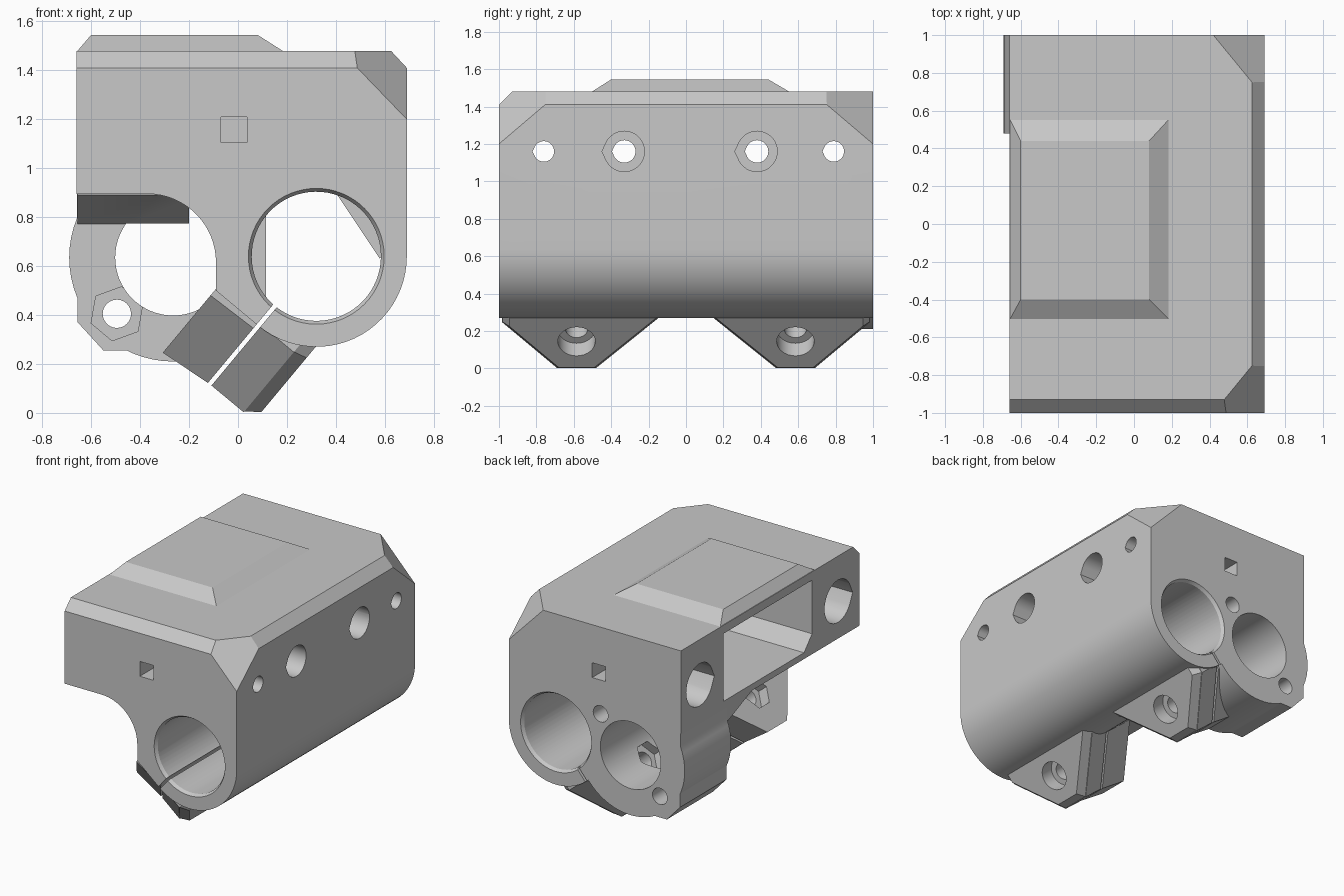
import bpy
import bmesh
from math import cos, sin, radians
from mathutils import Vector

cube = bpy.data.objects.get("Cube")
if cube:
    bpy.data.objects.remove(cube, do_unlink=True)

grey = bpy.data.materials.new("plain_grey")
grey.use_nodes = True
grey.diffuse_color = (0.58, 0.58, 0.58, 1)
grey.node_tree.nodes["Principled BSDF"].inputs["Base Color"].default_value = (0.58, 0.58, 0.58, 1)

# Working frames: origin, first axis, second axis, extrusion axis
X, Y, Z = Vector((1, 0, 0)), Vector((0, 1, 0)), Vector((0, 0, 1))
BORE = (0.32, 0.64)
MOTOR = (-0.265, 0.635)
SLOPE = radians(50.2)
DOWN = Vector((-cos(SLOPE), 0, -sin(SLOPE)))
ACROSS = Vector((sin(SLOPE), 0, -cos(SLOPE)))
FRONT = (Vector(), X, Z, Y)
SIDE = (Vector(), Y, Z, X)
EAR = (Vector((BORE[0], 0, BORE[1])), Y, DOWN, ACROSS)


def prism(name, frame, pts, lo, hi, taper=1.0, pivot=(0, 0)):
    """Extrude a profile along the frame, optionally scaling its far end."""
    o, a, b, n = frame
    bm = bmesh.new()
    near = [bm.verts.new(o + a * p + b * q + n * lo) for p, q in pts]
    far = [bm.verts.new(o + a * (pivot[0] + (p - pivot[0]) * taper)
                        + b * (pivot[1] + (q - pivot[1]) * taper) + n * hi) for p, q in pts]
    bm.faces.new(near)
    bm.faces.new(far)
    for i in range(len(pts)):
        j = (i + 1) % len(pts)
        bm.faces.new((near[i], near[j], far[j], far[i]))
    bmesh.ops.recalc_face_normals(bm, faces=bm.faces)
    mesh = bpy.data.meshes.new(name)
    bm.to_mesh(mesh)
    bm.free()
    mesh.materials.append(grey)
    ob = bpy.data.objects.new(name, mesh)
    bpy.context.collection.objects.link(ob)
    return ob


def arc(c, r, start=0, end=360, n=48):
    full = abs(end - start) == 360
    steps = n if full else n + 1
    angles = [radians(start + (end - start) * i / n) for i in range(steps)]
    return [(c[0] + r * cos(t), c[1] + r * sin(t)) for t in angles]


def teardrop(c, r):
    """Circle with a slight point toward the front."""
    return arc(c, r, -150, 150, 30) + [(c[0] - r * 1.1, c[1])]


def rect(a0, a1, b0, b1):
    return [(a0, b0), (a1, b0), (a1, b1), (a0, b1)]


def combine(target, tool, operation):
    mod = target.modifiers.new(operation, "BOOLEAN")
    mod.operation = operation
    mod.solver = "EXACT"
    mod.object = tool
    bpy.context.view_layer.objects.active = target
    bpy.ops.object.modifier_apply(modifier=mod.name)
    bpy.data.objects.remove(tool, do_unlink=True)


def add(frame, pts, lo, hi, **kw):
    combine(body, prism("addition", frame, pts, lo, hi, **kw), "UNION")


def cut(frame, pts, lo, hi, **kw):
    combine(body, prism("cutter", frame, pts, lo, hi, **kw), "DIFFERENCE")


def slice_off(ob, points, outward):
    """Trim everything on the outward side of the plane through three points."""
    p, q, r = map(Vector, points)
    normal = (q - p).cross(r - p).normalized()
    if normal.dot(Vector(outward)) < 0:
        normal.negate()
    bm = bmesh.new()
    bm.from_mesh(ob.data)
    res = bmesh.ops.bisect_plane(bm, geom=bm.verts[:] + bm.edges[:] + bm.faces[:], dist=1e-5,
                                 plane_co=p, plane_no=normal, clear_outer=True)
    rim = [e for e in res["geom_cut"] if isinstance(e, bmesh.types.BMEdge) and e.is_boundary]
    bmesh.ops.edgenet_fill(bm, edges=rim)
    bmesh.ops.recalc_face_normals(bm, faces=bm.faces)
    bm.to_mesh(ob.data)
    bm.free()


# Main block: rounded lower right, open channel at lower left
outline = [(-0.66, 1.48), (0.69, 1.48)] + arc(BORE, 0.37, 0, -129.8, 24)
outline += [(-0.09, 0.5)] + arc((-0.37, 0.615), 0.28, 0, 90, 16) + [(-0.66, 0.895)]
body = prism("carriage_body", FRONT, outline, -1, 1.05)

# Bevelled top edges and clipped corners
slice_off(body, [(0, -1, 1.41), (0, -0.93, 1.48), (0.5, -1, 1.41)], (0, -1, 1))
slice_off(body, [(0.625, 0, 1.48), (0.69, 0, 1.41), (0.69, 0.5, 1.41)], (1, 0, 1))
for s in (-1, 1):
    slice_off(body, [(0.42, s, 1.48), (0.625, 0.75 * s, 1.48), (0.69, s, 1.2)], (1, s, 1))

# Raised pad with sloping sides
pad_frame = (Vector(), X, Y, Z)
pad = prism("pad", pad_frame, rect(-0.66, 0.19, -0.51, 0.56), 1.475, 1.545)
for v in pad.data.vertices:
    if v.co.z > 1.5:
        v.co.x = -0.6 if v.co.x < 0 else 0.08
        v.co.y = -0.4 if v.co.y < 0 else 0.44
combine(body, pad, "UNION")

# Rear lobe with its bolt boss and the sloping ceiling in front of it
add(FRONT, arc(MOTOR, 0.425, n=64), 0.48, 1.07)
add(FRONT, rect(-0.659, -0.25, 0.75, 0.93), 0.482, 1.09)
add(FRONT, [(-0.655, 0.5), (-0.655, 0.37), (-0.55, 0.255), (-0.4, 0.255), (-0.3, 0.5)], 0.481, 1.11)
add(SIDE, [(0.2, 0.91), (0.2, 0.89), (0.485, 0.77), (0.485, 0.91)], -0.655, -0.2)
cut(FRONT, rect(-2, 2, -1, 3), 1, 1.3)

# Clamp ears, two pairs
for s in (-1, 1):
    tip = [(0.02 * s, 0.2), (0.48 * s, 0.68), (0.69 * s, 0.68)]
    right_ear = tip + [(0.985 * s, 0.36), (0.985 * s, 0.2)]
    left_ear = tip + [(0.96 * s, 0.39), (0.96 * s, 0.2)]
    add(EAR, right_ear, -0.004, 0.18)
    add(EAR, right_ear, 0.175, 0.235, taper=0.9, pivot=(0.585 * s, 0.2))
    add(EAR, left_ear, 0.004, -0.23, taper=1.05, pivot=(0.585 * s, 0.2))

# Chamfered mouths, then the bearing bore, then the rear bore
for s in (-1, 1):
    cut(FRONT, arc(BORE, 0.29, n=64), 1.02 * s, 0.95 * s, taper=0.85, pivot=BORE)
cut(FRONT, arc(BORE, 0.264, 1, 361, 64), -1.1, 1.1)
cut(FRONT, arc(MOTOR, 0.237, n=64), 0.474, 1.1)

# Rear bolt holes and hexagonal nut recess
for c in ((-0.495, 0.405), (-0.03, 0.865)):
    cut(FRONT, arc(c, 0.058, n=24), 0.4, 1.1)
cut(FRONT, arc((-0.495, 0.405), 0.112, 20, 380, 6), 0.4, 0.62)

# Clamp slit, clamp bolt holes, counterbores and nut traps
cut(EAR, rect(-1.1, 1.1, 0.23, 0.8), -0.009, 0.009)
for s in (-1, 1):
    c = (0.585 * s, 0.45)
    cut(EAR, arc(c, 0.06, n=24), -0.35, 0.3)
    cut(EAR, arc(c, 0.1, n=32), 0.13, 0.4)
    cut(EAR, arc(c, 0.11, n=6), -0.35, -0.15)

# Side pocket
cut(SIDE, [(-0.38, 0.94), (0.52, 0.94), (0.52, 1.42), (-0.47, 1.42), (-0.47, 1.04)], -0.8, 0.06)

# Side holes: small through holes widened on the left, and recessed pocket holes
for y in (-0.76, 0.79):
    cut(SIDE, teardrop((y, 1.16), 0.055), -0.8, 0.8)
    cut(SIDE, teardrop((y, 1.16), 0.15), -0.8, -0.3)
for y in (-0.33, 0.38):
    cut(SIDE, teardrop((y, 1.16), 0.06), 0, 0.8)
    cut(SIDE, teardrop((y, 1.16), 0.108), 0.4, 0.8)

# Square nut slots in the end faces
for s in (-1, 1):
    cut(FRONT, rect(-0.07, 0.036, 1.105, 1.21), 1.1 * s, 0.7 * s)

# Stops inside the bearing bore
add(FRONT, rect(0.02, 0.115, 0.47, 0.81), -0.05, 0.05)
add(FRONT, [(0.4, 0.9), (0.58, 0.63), (0.62, 0.7), (0.52, 0.88), (0.43, 0.92)], -0.05, 0.05)

# Smooth round walls, keep edges crisp
bpy.ops.object.select_all(action="DESELECT")
body.select_set(True)
bpy.context.view_layer.objects.active = body
bpy.ops.object.shade_smooth_by_angle(angle=radians(25))
